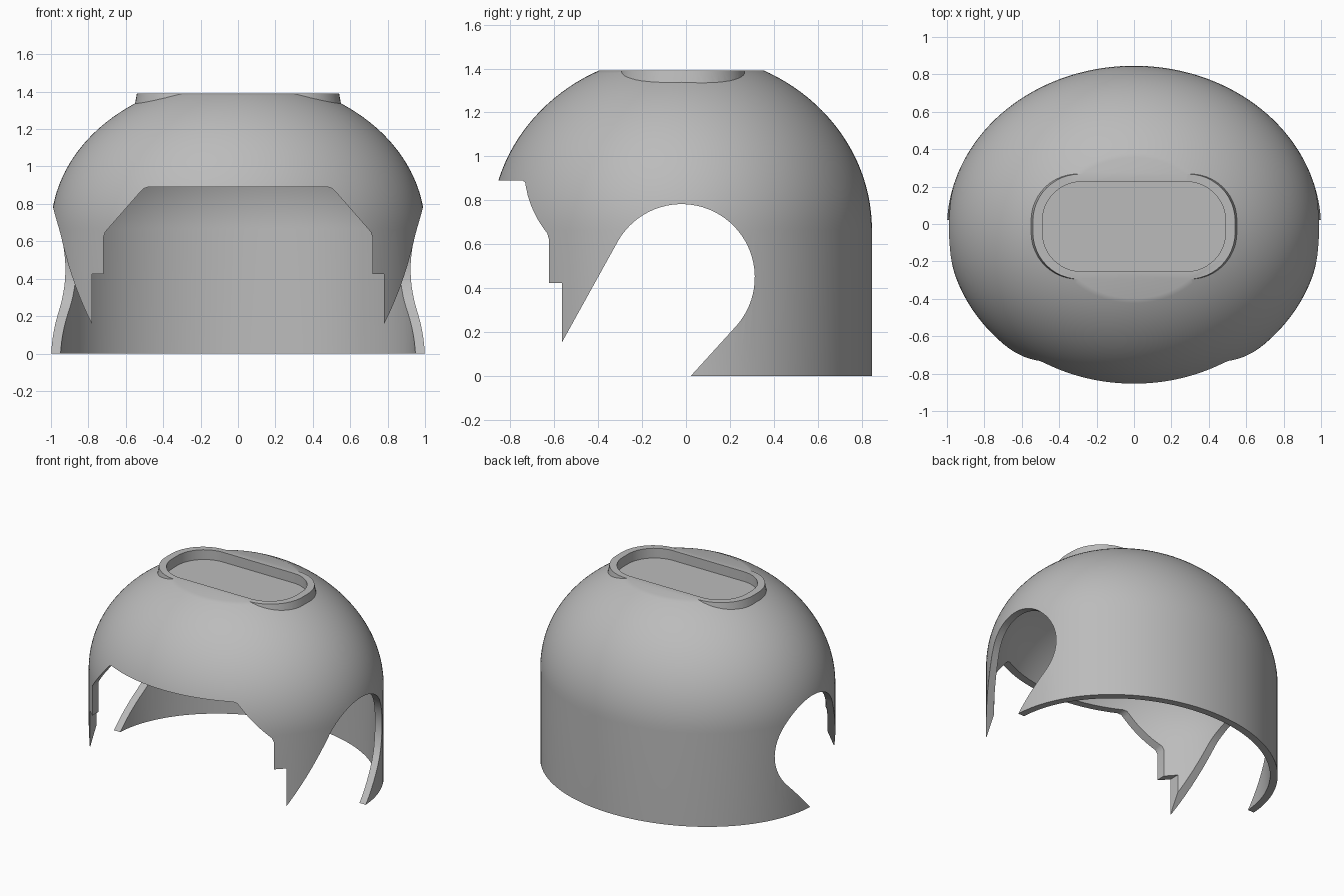
import bpy, bmesh, math
from mathutils import Vector

cube = bpy.data.objects.get("Cube")
if cube:
    bpy.data.objects.remove(cube, do_unlink=True)

YC = -0.021      # fore-aft centre of the shell
SPRING = 0.667   # height where the wall turns into the dome
SEG = 144

grey = bpy.data.materials.new("shell_grey")
grey.use_nodes = True
colour = (0.5, 0.5, 0.5, 1)
grey.diffuse_color = colour
grey.node_tree.nodes["Principled BSDF"].inputs["Base Color"].default_value = colour


def loft(name, rings):
    """Closed solid through a stack of equal-length rings."""
    bm = bmesh.new()
    loops = [[bm.verts.new(p) for p in ring] for ring in rings]
    n = len(loops[0])
    for low, high in zip(loops, loops[1:]):
        for i in range(n):
            j = (i + 1) % n
            bm.faces.new((low[i], low[j], high[j], high[i]))
    bm.faces.new(loops[0][::-1])
    bm.faces.new(loops[-1])
    bmesh.ops.recalc_face_normals(bm, faces=bm.faces)
    mesh = bpy.data.meshes.new(name)
    bm.to_mesh(mesh)
    bm.free()
    mesh.materials.append(grey)
    obj = bpy.data.objects.new(name, mesh)
    bpy.context.collection.objects.link(obj)
    return obj


def dome(name, rx, ry, height, bottom, top_z):
    """Elliptic wall with a dome on it, cut level at top_z."""
    end = math.asin((top_z - SPRING) / height)
    steps = 30
    levels = [(1, bottom)] + [(math.cos(end * k / steps), SPRING + height * math.sin(end * k / steps))
                              for k in range(steps + 1)]
    turns = [math.tau * i / SEG for i in range(SEG)]
    return loft(name, [[(rx * s * math.cos(a), YC + ry * s * math.sin(a), z) for a in turns]
                       for s, z in levels])


def slot(hx, hy, r, z):
    """Rounded rectangle ring at height z."""
    ring = []
    for q, (sx, sy) in enumerate([(1, 1), (-1, 1), (-1, -1), (1, -1)]):
        for k in range(13):
            a = math.pi / 2 * (q + k / 12)
            ring.append((sx * (hx - r) + r * math.cos(a),
                         YC + 0.007 + sy * (hy - r) + r * math.sin(a), z))
    return ring


def combine(target, tool, operation):
    mod = target.modifiers.new(tool.name, 'BOOLEAN')
    mod.object, mod.operation, mod.solver = tool, operation, 'EXACT'
    with bpy.context.temp_override(object=target, active_object=target):
        bpy.ops.object.modifier_apply(modifier=mod.name)
    bpy.data.objects.remove(tool, do_unlink=True)


# Outer shell with the raised rim around the top recess
shell = dome("helmet_shell", 1, 0.867, 0.803, 0, SPRING + 0.8)
rim = loft("top_rim", [slot(0.575, 0.315, 0.285, 1.2), slot(0.53, 0.27, 0.24, 1.45)])
combine(shell, rim, 'UNION')

# Level the crown
crown = loft("crown_cutter", [[(-2, -2, z), (2, -2, z), (2, 2, z), (-2, 2, z)] for z in (1.39, 2)])
combine(shell, crown, 'DIFFERENCE')

# Hollow inside and top recess
combine(shell, dome("inner_cutter", 0.95, 0.817, 0.753, -0.2, 1.27), 'DIFFERENCE')
recess = loft("recess_cutter", [slot(0.49, 0.24, 0.21, z) for z in (1.32, 1.6)])
combine(shell, recess, 'DIFFERENCE')

# Face opening, mirrored left and right
half = [(0.78, -0.3), (0.78, 0.425), (0.72, 0.425), (0.72, 0.62), (0.71, 0.65),
        (0.52, 0.867), (0.505, 0.882), (0.48, 0.89)]
outline = half + [(-x, z) for x, z in reversed(half)]
face = loft("face_cutter", [[(x, y, z) for x, z in outline] for y in (-2, -0.1)])
combine(shell, face, 'DIFFERENCE')

# Side openings: a round arch running out to a slanted cheek and a back corner
arch = [(-0.02 + 0.333 * math.cos(a), 0.45 + 0.333 * math.sin(a))
        for a in (math.radians(-42 + 192 * k / 40) for k in range(41))]
outline = [(-0.07, -0.1)] + arch + [(-0.705, -0.1)]
side = loft("side_cutter", [[(x, y, z) for y, z in outline] for x in (-2, 2)])
combine(shell, side, 'DIFFERENCE')

# Smooth curved surfaces, crisp cut edges
bpy.ops.object.select_all(action='DESELECT')
shell.select_set(True)
bpy.context.view_layer.objects.active = shell
bpy.ops.object.shade_smooth_by_angle(angle=math.radians(30))
